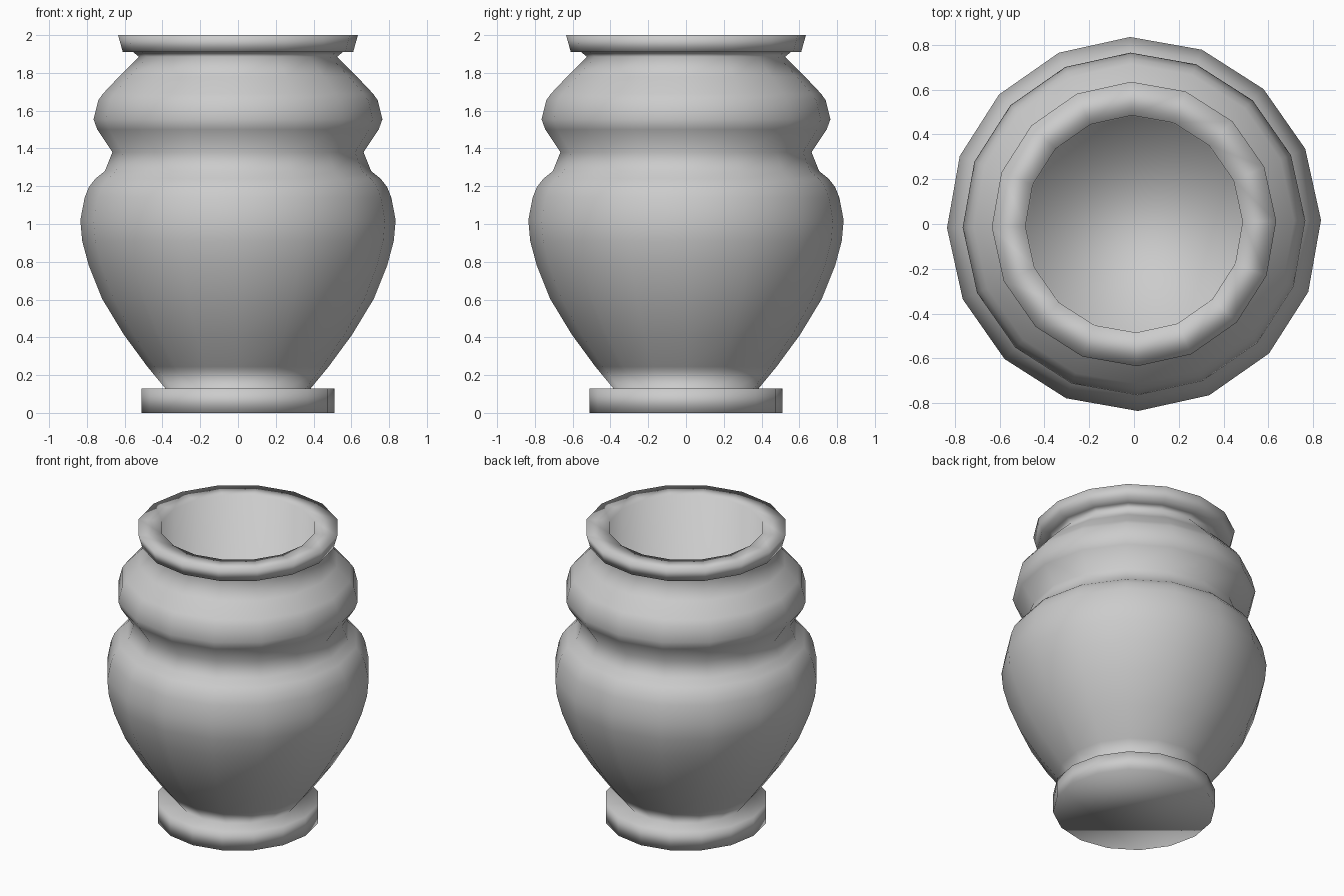
import bpy, bmesh, math

if "Cube" in bpy.data.objects:
    bpy.data.objects.remove(bpy.data.objects["Cube"])

SIDES = 16
TWIST = math.radians(1.2)

# (radius, height) profile, from the underside up the outside and down the inside
foot = [(0.51, 0.0), (0.51, 0.13), (0.385, 0.13)]
body = [(0.48, 0.245), (0.605, 0.415), (0.72, 0.605), (0.79, 0.78), (0.825, 0.91),
        (0.835, 1.02), (0.812, 1.14), (0.79, 1.195), (0.755, 1.24), (0.705, 1.28)]
shoulder = [(0.665, 1.38), (0.745, 1.50), (0.765, 1.555), (0.74, 1.655),
            (0.715, 1.69), (0.63, 1.78), (0.525, 1.885)]
lip = [(0.555, 1.91), (0.61, 1.91), (0.635, 2.0), (0.485, 2.0)]
inside = [(0.48, 0.6)]


def lathe(name, profile):
    bm = bmesh.new()
    rings = []
    for r, z in profile:
        ring = []
        for i in range(SIDES):
            a = TWIST + 2 * math.pi * i / SIDES
            ring.append(bm.verts.new((r * math.cos(a), r * math.sin(a), z)))
        rings.append(ring)
    for lo, hi in zip(rings, rings[1:]):
        for i in range(SIDES):
            j = (i + 1) % SIDES
            bm.faces.new((lo[i], lo[j], hi[j], hi[i]))
    # underside and inner floor
    bm.faces.new(rings[0][::-1])
    bm.faces.new(rings[-1])
    bmesh.ops.recalc_face_normals(bm, faces=bm.faces[:])
    for f in bm.faces:
        f.smooth = True
    mesh = bpy.data.meshes.new(name)
    bm.to_mesh(mesh)
    bm.free()
    obj = bpy.data.objects.new(name, mesh)
    bpy.context.collection.objects.link(obj)
    return obj


# Hollow vase turned in one piece
lathe("vase", foot + body + shoulder + lip + inside)
